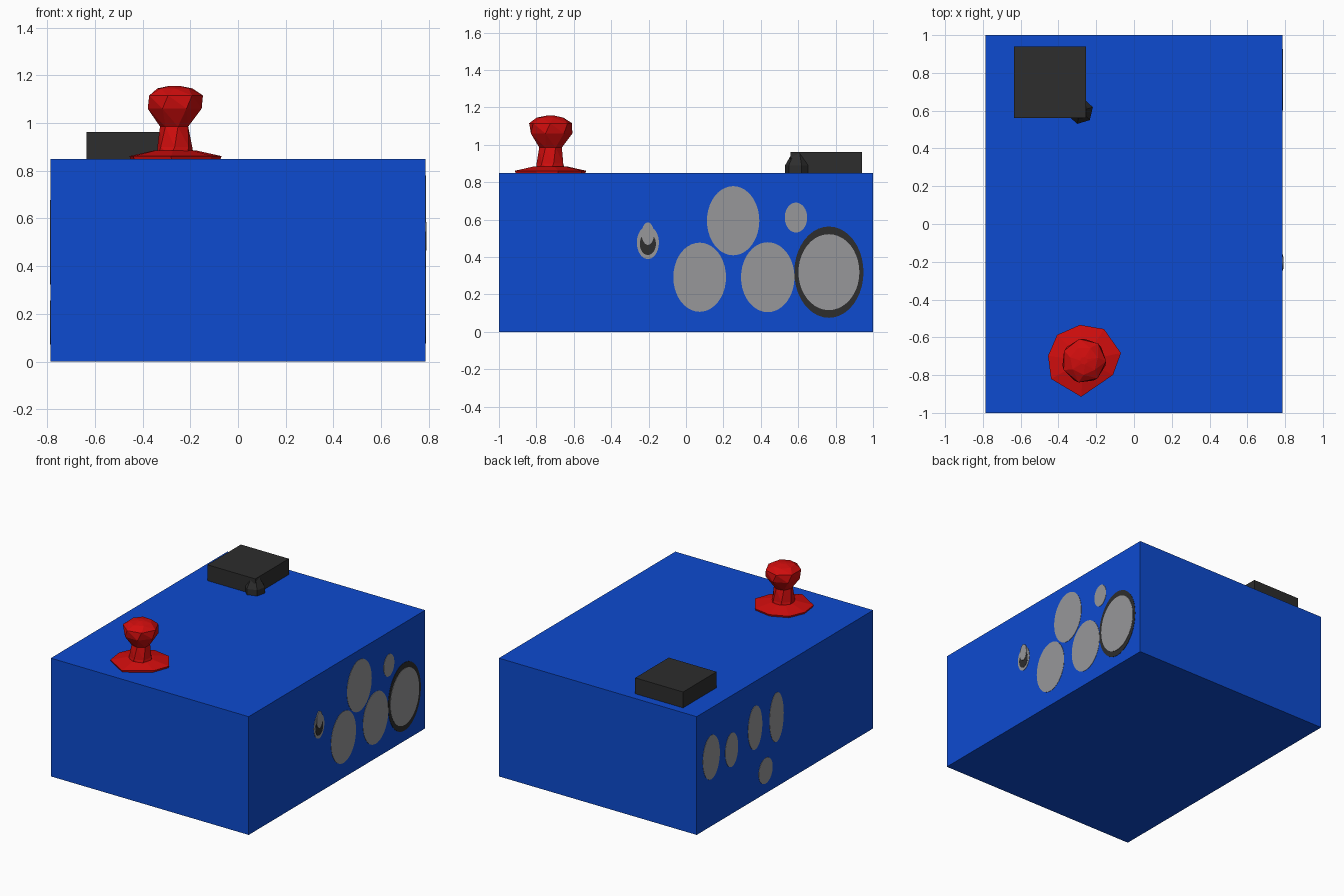
import bpy, bmesh, math

if "Cube" in bpy.data.objects:
    bpy.data.objects.remove(bpy.data.objects["Cube"])


def material(name, rgb):
    m = bpy.data.materials.new(name)
    m.diffuse_color = (*rgb, 1)
    m.use_nodes = True
    m.node_tree.nodes["Principled BSDF"].inputs["Base Color"].default_value = m.diffuse_color
    return m


BLUE = material("blue", (0.004, 0.07, 0.63))
RED = material("red", (0.63, 0.004, 0.004))
GREY = material("grey", (0.31, 0.31, 0.32))
BLACK = material("black", (0.026, 0.026, 0.026))


def finish(bm, name, mat):
    bmesh.ops.recalc_face_normals(bm, faces=bm.faces)
    me = bpy.data.meshes.new(name)
    bm.to_mesh(me)
    bm.free()
    me.materials.append(mat)
    ob = bpy.data.objects.new(name, me)
    bpy.context.collection.objects.link(ob)
    return ob


def box(name, lo, hi, mat):
    bm = bmesh.new()
    bmesh.ops.create_cube(bm, size=1)
    for v in bm.verts:
        v.co = [(a + b) / 2 + c * (b - a) for a, b, c in zip(lo, hi, v.co)]
    return finish(bm, name, mat)


def loft(name, rings, mat):
    """Join closed rings of equal length and cap both ends."""
    bm = bmesh.new()
    rs = [[bm.verts.new(p) for p in r] for r in rings]
    n = len(rs[0])
    for a, b in zip(rs, rs[1:]):
        for i in range(n):
            j = (i + 1) % n
            bm.faces.new((a[i], a[j], b[j], b[i]))
    bm.faces.new(rs[0])
    bm.faces.new(rs[-1])
    return finish(bm, name, mat)


def ring(cx, cy, z, r, n, turn=0.0):
    return [(cx + r * math.cos(turn + math.tau * i / n),
             cy + r * math.sin(turn + math.tau * i / n), z) for i in range(n)]


def disc(name, side, y, z, ry, rz, mat, out=0.002):
    """Thin oval plate on the right (side 1) or left (side -1) face."""
    def oval(x):
        return [(x, y + ry * math.cos(math.tau * i / 40),
                 z + rz * math.sin(math.tau * i / 40)) for i in range(40)]
    return loft(name, [oval(side * 0.783), oval(side * (0.785 + out))], mat)


# main box
box("body", (-0.785, -1, 0), (0.785, 1, 0.848), BLUE)

# square switch block with a small faceted nub at its corner
box("switch_block", (-0.635, 0.56, 0.84), (-0.255, 0.94, 0.962), BLACK)
loft("switch_nub", [ring(-0.285, 0.598, 0.84, 0.07, 6, -1.8),
                    ring(-0.285, 0.598, 0.89, 0.07, 6, -1.8),
                    ring(-0.285, 0.598, 0.958, 0.03, 6, -1.8)], BLACK)

# knob base: irregular low-poly flange
rim = [(-0.286, -0.534), (-0.407, -0.587), (-0.455, -0.698), (-0.439, -0.82),
       (-0.28, -0.915), (-0.111, -0.799), (-0.069, -0.683), (-0.159, -0.556)]
KX, KY = -0.265, -0.724


def rim_ring(z, s):
    return [(KX + (x - KX) * s, KY + (y - KY) * s, z) for x, y in rim]


loft("knob_flange", [rim_ring(0.843, 0.97), rim_ring(0.861, 1),
                     rim_ring(0.885, 0.45)], RED)

# knob stem and faceted head, with alternate rings turned and triangulated
profile = [(0.86, 0.08), (0.90, 0.075), (0.985, 0.062), (1.06, 0.116),
           (1.115, 0.118), (1.145, 0.075), (1.156, 0.02)]
knob = loft("knob", [ring(KX, KY, z, r, 7, 0.22 * i)
                     for i, (z, r) in enumerate(profile)], RED)
bm = bmesh.new()
bm.from_mesh(knob.data)
bmesh.ops.triangulate(bm, faces=bm.faces)
bm.to_mesh(knob.data)
bm.free()

# right side spots
for i, (y, z, ry, rz) in enumerate([(0.252, 0.594, 0.14, 0.185),
                                    (0.073, 0.292, 0.141, 0.185),
                                    (0.437, 0.292, 0.143, 0.187),
                                    (0.588, 0.611, 0.06, 0.08)]):
    disc(f"right_spot_{i}", 1, y, z, ry, rz, GREY)
disc("large_spot_border", 1, 0.764, 0.319, 0.185, 0.244, BLACK)
disc("large_spot", 1, 0.764, 0.319, 0.163, 0.203, GREY, 0.004)

# small right spot with a dark crescent
disc("small_spot", 1, -0.204, 0.477, 0.059, 0.088, GREY)
disc("small_spot_crescent", 1, -0.204, 0.47, 0.043, 0.059, BLACK, 0.004)
disc("small_spot_cutout", 1, -0.204, 0.525, 0.033, 0.06, GREY, 0.006)

# left side spots
for i, (y, z, ry, rz) in enumerate([(0.836, 0.495, 0.096, 0.158),
                                    (0.605, 0.46, 0.073, 0.122),
                                    (0.339, 0.517, 0.08, 0.157),
                                    (0.096, 0.50, 0.08, 0.177),
                                    (0.22, 0.163, 0.079, 0.092)]):
    disc(f"left_spot_{i}", -1, y, z, ry, rz, GREY)
